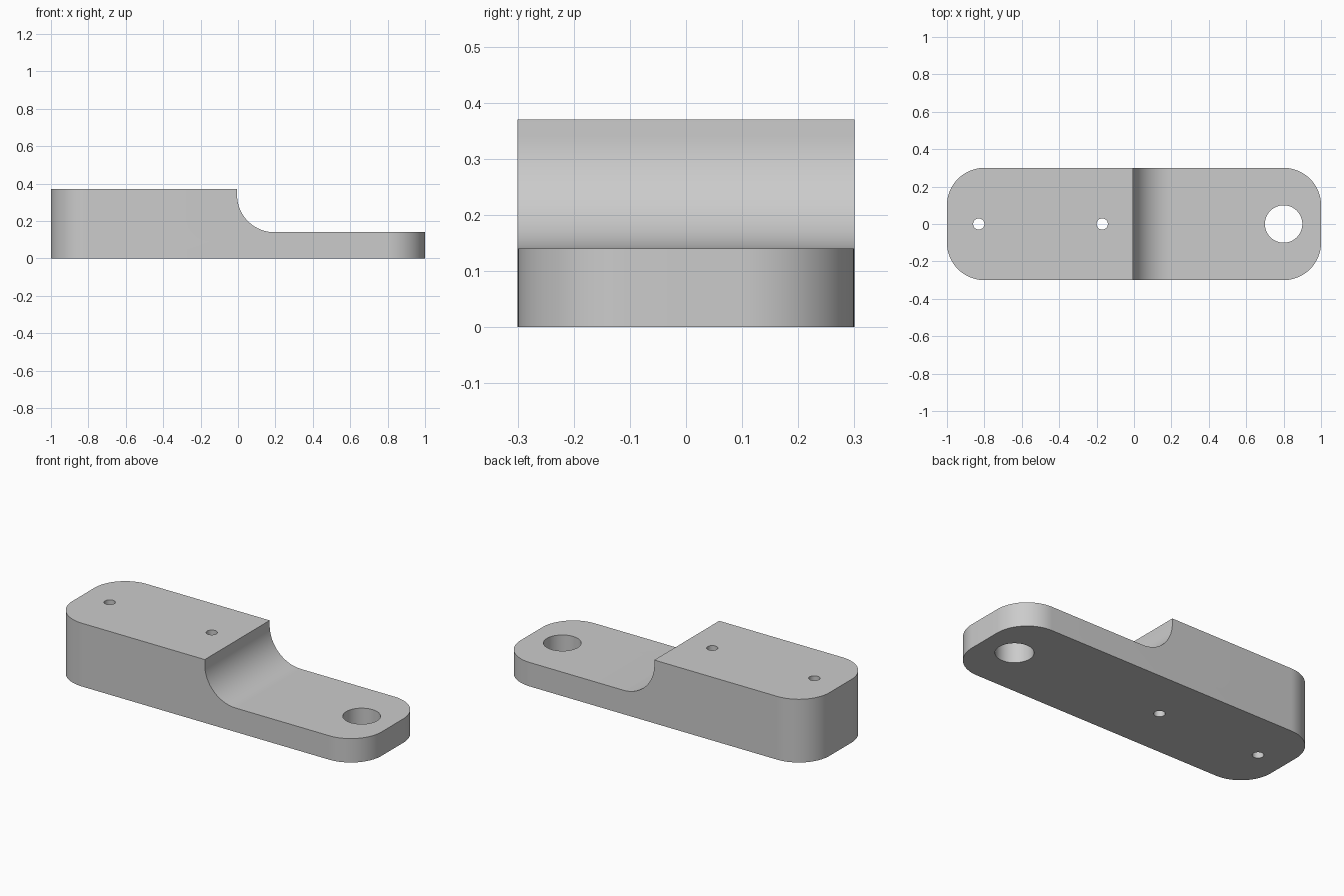
import bpy
import bmesh
from math import sin, cos, pi, radians
from mathutils import Vector

default = bpy.data.objects.get("Cube")
if default:
    bpy.data.objects.remove(default, do_unlink=True)

LENGTH, WIDTH, HEIGHT = 2.0, 0.6, 0.37
STEP_Z, STEP_X = 0.14, -0.005
RADIUS = 0.2

grey = bpy.data.materials.new("plain grey")
grey.use_nodes = True
colour = (0.6, 0.6, 0.6, 1)
grey.diffuse_color = colour
grey.node_tree.nodes["Principled BSDF"].inputs["Base Color"].default_value = colour


def arc(cx, cy, r, start, end, steps):
    """Points along an arc, angles in degrees."""
    angles = [radians(start + (end - start) * i / steps) for i in range(steps + 1)]
    return [(cx + r * cos(a), cy + r * sin(a)) for a in angles]


def prism(name, points, extrude):
    """Closed solid made by extruding a loop of 3D points."""
    bm = bmesh.new()
    face = bm.faces.new([bm.verts.new(p) for p in points])
    result = bmesh.ops.extrude_face_region(bm, geom=[face], use_keep_orig=True)
    verts = [g for g in result["geom"] if isinstance(g, bmesh.types.BMVert)]
    bmesh.ops.translate(bm, verts=verts, vec=Vector(extrude))
    bmesh.ops.recalc_face_normals(bm, faces=bm.faces)
    mesh = bpy.data.meshes.new(name)
    bm.to_mesh(mesh)
    bm.free()
    mesh.materials.append(grey)
    obj = bpy.data.objects.new(name, mesh)
    bpy.context.collection.objects.link(obj)
    return obj


# Block with rounded vertical corners
cx, cy = LENGTH / 2 - RADIUS, WIDTH / 2 - RADIUS
outline = []
for i, (sx, sy) in enumerate([(1, 1), (-1, 1), (-1, -1), (1, -1)]):
    outline += arc(sx * cx, sy * cy, RADIUS, i * 90, i * 90 + 90, 24)
block = prism("stepped_block", [(x, y, 0) for x, y in outline], (0, 0, HEIGHT))

# Cutter for the step, with a concave fillet at its foot
fillet = arc(STEP_X + RADIUS, STEP_Z + RADIUS, RADIUS, 180, 270, 24)
profile = [(STEP_X, 1)] + fillet + [(2, STEP_Z), (2, 1)]
cutters = [prism("step_cutter", [(x, -1, z) for x, z in profile], (0, 2, 0))]

# Cutters for the large hole and the two pin holes
for name, x, r in [("large_hole_cutter", 0.8, 0.1),
                   ("outer_pin_cutter", -0.83, 0.03),
                   ("inner_pin_cutter", -0.17, 0.03)]:
    circle = arc(x, 0, r, 0, 360, 48)[:-1]
    cutters.append(prism(name, [(px, py, -1) for px, py in circle], (0, 0, 2)))

# Cut the block, then drop the cutters
bpy.ops.object.select_all(action="DESELECT")
bpy.context.view_layer.objects.active = block
block.select_set(True)
for cutter in cutters:
    cutter.hide_render = True
    mod = block.modifiers.new(cutter.name, "BOOLEAN")
    mod.operation = "DIFFERENCE"
    mod.solver = "EXACT"
    mod.object = cutter
    bpy.ops.object.modifier_apply(modifier=mod.name)
    bpy.data.objects.remove(cutter, do_unlink=True)

bpy.ops.object.shade_smooth_by_angle(angle=radians(30))
